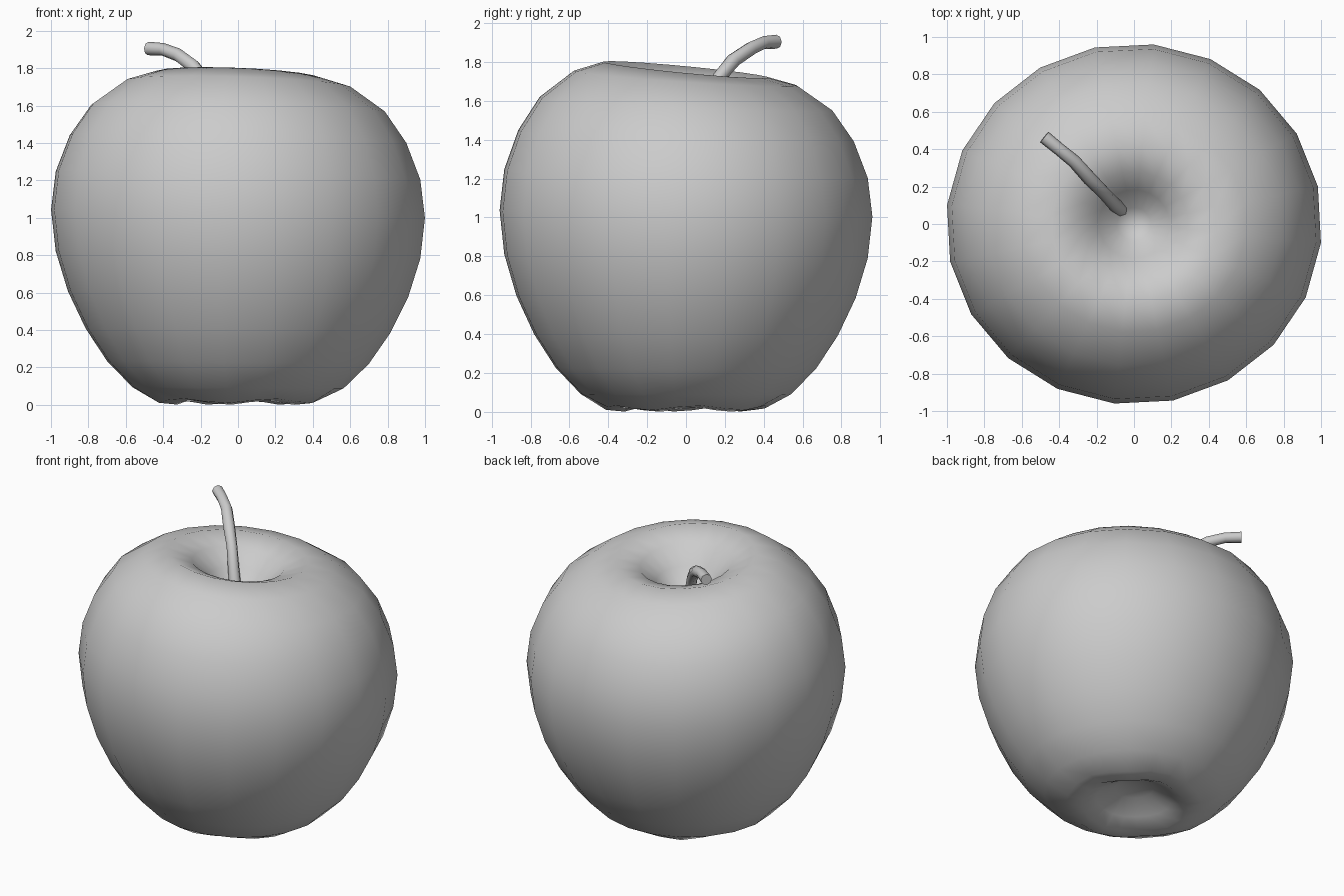
import bpy, bmesh, math

if "Cube" in bpy.data.objects:
    bpy.data.objects.remove(bpy.data.objects["Cube"])

SIDES = 20
# half profile (radius, height) from stem cavity out and down to the base cavity
PROFILE = [(0.09, 1.50), (0.19, 1.61), (0.29, 1.715), (0.44, 1.77), (0.60, 1.725),
           (0.785, 1.595), (0.90, 1.43), (0.975, 1.235), (1.0, 1.03), (0.975, 0.81),
           (0.91, 0.60), (0.815, 0.405), (0.70, 0.235), (0.565, 0.10), (0.43, 0.03),
           (0.33, 0.02), (0.24, 0.07), (0.12, 0.14)]


def surface_point(radius, height, angle):
    c, s = math.cos(angle), math.sin(angle)
    # top leans: the front and left shoulders sit a little higher
    up = height / 1.8
    outer = min(1, radius / 0.4)
    lean = outer * (-0.024 * c * math.sin(math.pi * up * 0.75) - 0.042 * s * up ** 2)
    # five soft lobes around the base
    lobe = -0.017 * math.cos(5 * (angle - math.radians(188)))
    lobe *= max(0, 1 - height / 0.1) * outer
    return (1.005 * radius * c, 0.965 * radius * s, height + lean + lobe)


# apple body
bm = bmesh.new()
rings = []
for r, z in PROFILE:
    rings.append([bm.verts.new(surface_point(r, z, math.radians(-6) + 2 * math.pi * i / SIDES))
                  for i in range(SIDES)])
top = bm.verts.new((0, 0, 1.46))
bottom = bm.verts.new((0, 0, 0.15))
for i in range(SIDES):
    j = (i + 1) % SIDES
    for a, b in zip(rings, rings[1:]):
        bm.faces.new((a[i], b[i], b[j], a[j]))
    bm.faces.new((top, rings[0][i], rings[0][j]))
    bm.faces.new((bottom, rings[-1][j], rings[-1][i]))
bmesh.ops.recalc_face_normals(bm, faces=bm.faces)
lowest = min(v.co.z for v in bm.verts)
for v in bm.verts:
    v.co.z -= lowest
for f in bm.faces:
    f.smooth = True
mesh = bpy.data.meshes.new("apple_body")
bm.to_mesh(mesh)
bm.free()
bpy.context.collection.objects.link(bpy.data.objects.new("apple_body", mesh))

# bent stem
STEM = [(-0.07, 0.075, 1.46, 1.1), (-0.11, 0.11, 1.60, 1.0), (-0.165, 0.17, 1.72, 0.95),
        (-0.24, 0.245, 1.81, 1.05), (-0.32, 0.335, 1.87, 1.0), (-0.40, 0.40, 1.90, 0.95),
        (-0.48, 0.465, 1.905, 1.0)]
curve = bpy.data.curves.new("stem", 'CURVE')
curve.dimensions = '3D'
curve.bevel_depth = 0.036
curve.bevel_resolution = 2
curve.use_fill_caps = True
spline = curve.splines.new('POLY')
spline.points.add(len(STEM) - 1)
for p, (x, y, z, r) in zip(spline.points, STEM):
    p.co = (x, y, z, 1)
    p.radius = r
spline.use_smooth = True
stem = bpy.data.objects.new("stem", curve)
bpy.context.collection.objects.link(stem)
bpy.context.view_layer.objects.active = stem
stem.select_set(True)
bpy.ops.object.convert(target='MESH')
bpy.ops.object.shade_smooth_by_angle(angle=math.radians(50))
